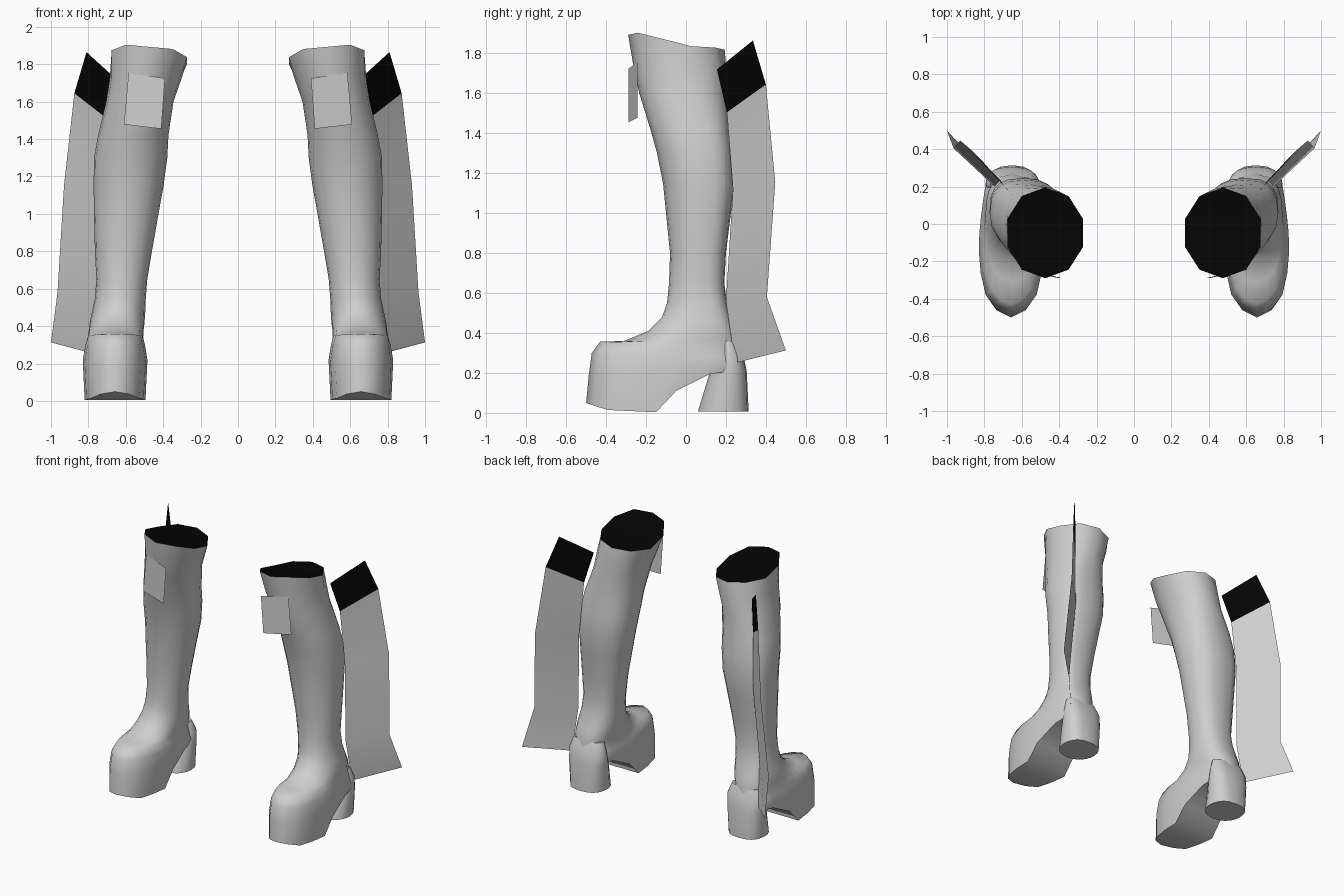
import bpy, math

if "Cube" in bpy.data.objects:
    bpy.data.objects.remove(bpy.data.objects["Cube"])

N = 20          # points around each ring
H = N // 2


def material(name, v):
    m = bpy.data.materials.new(name)
    m.diffuse_color = (v, v, v, 1)
    m.use_nodes = True
    m.node_tree.nodes["Principled BSDF"].inputs["Base Color"].default_value = m.diffuse_color
    return m


GREY = material("grey leather", 0.62)
BLACK = material("black", 0.001)

# Half outline of the foot, toe to heel: fraction of length, fraction of half width
FOOT_U = [0, .05, .14, .29, .445, .57, .68, .785, .885, .965, 1]
FOOT_W = [0, .48, .79, .94, 1, .98, .93, .87, .80, .55, 0]
# Underside height along y
SOLE = [(-.5, .05), (-.40, .015), (-.15, .003), (-.05, .11), (.12, .195), (.30, .22)]


def sole_z(y):
    for (y0, z0), (y1, z1) in zip(SOLE, SOLE[1:]):
        if y <= y1:
            return z0 + (z1 - z0) * max(0, (y - y0) / (y1 - y0))
    return SOLE[-1][1]


def ring(x0, x1, yf, yb, zf, zb, blend, box=1):
    """Closed ring from the front point round the outer side; blend 0 = oval, 1 = foot outline.
    box below 1 squares off the back, mostly on the outer side."""
    pts = []
    for i in range(N):
        k = min(i, N - i)
        side = 1 if i <= H else -1
        t = math.pi * k / H
        s, c = math.sin(t), math.cos(t)
        if k > H / 2:
            p = box if side > 0 else (1 + box) / 2
            s, c = max(s, 0) ** p, -abs(c) ** p
        u = (1 - blend) * (1 - c) / 2 + blend * FOOT_U[k]
        w = (1 - blend) * s + blend * FOOT_W[k]
        pts.append(((x0 + x1) / 2 + side * w * (x1 - x0) / 2,
                    yf + u * (yb - yf), zf + u * (zb - zf)))
    return pts


def make(name, verts, faces, black=(), angle=None):
    """Mesh object mirrored to make the pair."""
    me = bpy.data.meshes.new(name)
    me.from_pydata(verts, [], faces)
    me.materials.append(GREY)
    me.materials.append(BLACK)
    for i in black:
        me.polygons[i].material_index = 1
    me.update()
    ob = bpy.data.objects.new(name, me)
    bpy.context.collection.objects.link(ob)
    if angle:
        bpy.ops.object.select_all(action='DESELECT')
        ob.select_set(True)
        bpy.context.view_layer.objects.active = ob
        bpy.ops.object.shade_smooth_by_angle(angle=math.radians(angle))
    mod = ob.modifiers.new("pair", 'MIRROR')
    mod.use_mirror_merge = False
    return ob


def loft(name, rings, black_top=False, angle=62):
    """Skin rings from bottom to top, with a strip-filled bottom and a flat top."""
    verts = [p for r in rings for p in r]
    faces = []
    for r in range(len(rings) - 1):
        for i in range(N):
            j = (i + 1) % N
            faces.append((r * N + i, r * N + j, r * N + N + j, r * N + N + i))
    for k in range(H):      # underside strips joining the two sides
        strip = [k, (N - k) % N, N - k - 1, k + 1]
        faces.append(tuple(dict.fromkeys(strip)))
    top = (len(rings) - 1) * N
    if black_top:           # strips follow the curved rim
        first = len(faces)
        for k in range(H):
            strip = [k, k + 1, N - k - 1, (N - k) % N]
            faces.append(tuple(top + i for i in dict.fromkeys(strip)))
        return make(name, verts, faces, range(first, len(faces)), angle)
    faces.append(tuple(range(top, top + N)))
    return make(name, verts, faces, (), angle)


# Boot: foot, ankle and shaft in one skin
# inner x, outer x, front y, back y, front z, back z, outline blend
BOOT = [
    (.495, .82, -.50, .288, .05, .22, 1),
    (.484, .83, -.487, .288, .19, .25, 1),
    (.495, .818, -.472, .28, .30, .28, .9),
    (.505, .805, -.43, .272, .357, .33, .55),
    (.505, .80, -.31, .264, .36, .37, .4),
    (.50, .795, -.19, .252, .41, .41, .2),
    (.496, .782, -.12, .232, .48, .46, 0),
    (.493, .765, -.095, .205, .55, .55, 0),
    (.485, .757, -.085, .192, .65, .65, 0),
    (.46, .765, -.08, .20, .80, .80, 0),
    (.425, .77, -.10, .225, 1.0, 1.0, 0),
    (.398, .772, -.115, .245, 1.15, 1.15, 0),
    (.378, .77, -.145, .235, 1.3, 1.3, 0),
    (.372, .748, -.178, .218, 1.42, 1.42, 0),
    (.345, .705, -.234, .205, 1.6, 1.6, 0),
    (.303, .686, -.260, .20, 1.72, 1.72, 0),
    (.262, .687, -.29, .195, 1.88, 1.815, 0),
]
rings = [ring(*r, .68 if r[4] < 1.5 else .9) for r in BOOT]
rings[0] = [(x, y, sole_z(y)) for x, y, z in rings[0]]
# Ten-sided rim, raised at the front and higher on the outer side
rim = ring(*BOOT[-1])
rim = [(x, y, 1.818 + .075 * min(1, max(0, -y / .24)) + .09 * (x - .474)) for x, y, z in rim]
for i in range(1, N, 2):
    a, b = rim[i - 1], rim[(i + 1) % N]
    rim[i] = tuple((p + q) / 2 for p, q in zip(a, b))
rings[-1] = rim
loft("boot", rings, black_top=True)

# Block heel, running up into the back of the boot
loft("heel", [ring(.515, .785, .06, .314, .008, .008, .4, .8),
              ring(.505, .795, .115, .304, .19, .21, .4, .75),
              ring(.505, .793, .15, .287, .28, .29, .4, .75),
              ring(.53, .77, .16, .255, .36, .36, .4, .75)])

# Fin trailing from the back of the shaft, with a black top band
inner = [(.65, .155, 1.72), (.695, .205, 1.505), (.715, .235, 1.12), (.745, .20, .56), (.765, .245, .25)]
outer = [(.81, .335, 1.865), (.875, .40, 1.645), (.93, .447, 1.155), (.965, .405, .58), (1.0, .50, .313)]
make("fin", inner + outer, [(i, i + 5, i + 6, i + 1) for i in range(4)], black=[0], angle=60)

# Flat patch on the front of the shaft
make("patch", [(.39, -.288, 1.725), (.41, -.288, 1.455), (.61, -.243, 1.478), (.585, -.243, 1.755)],
     [(0, 1, 2, 3)])
